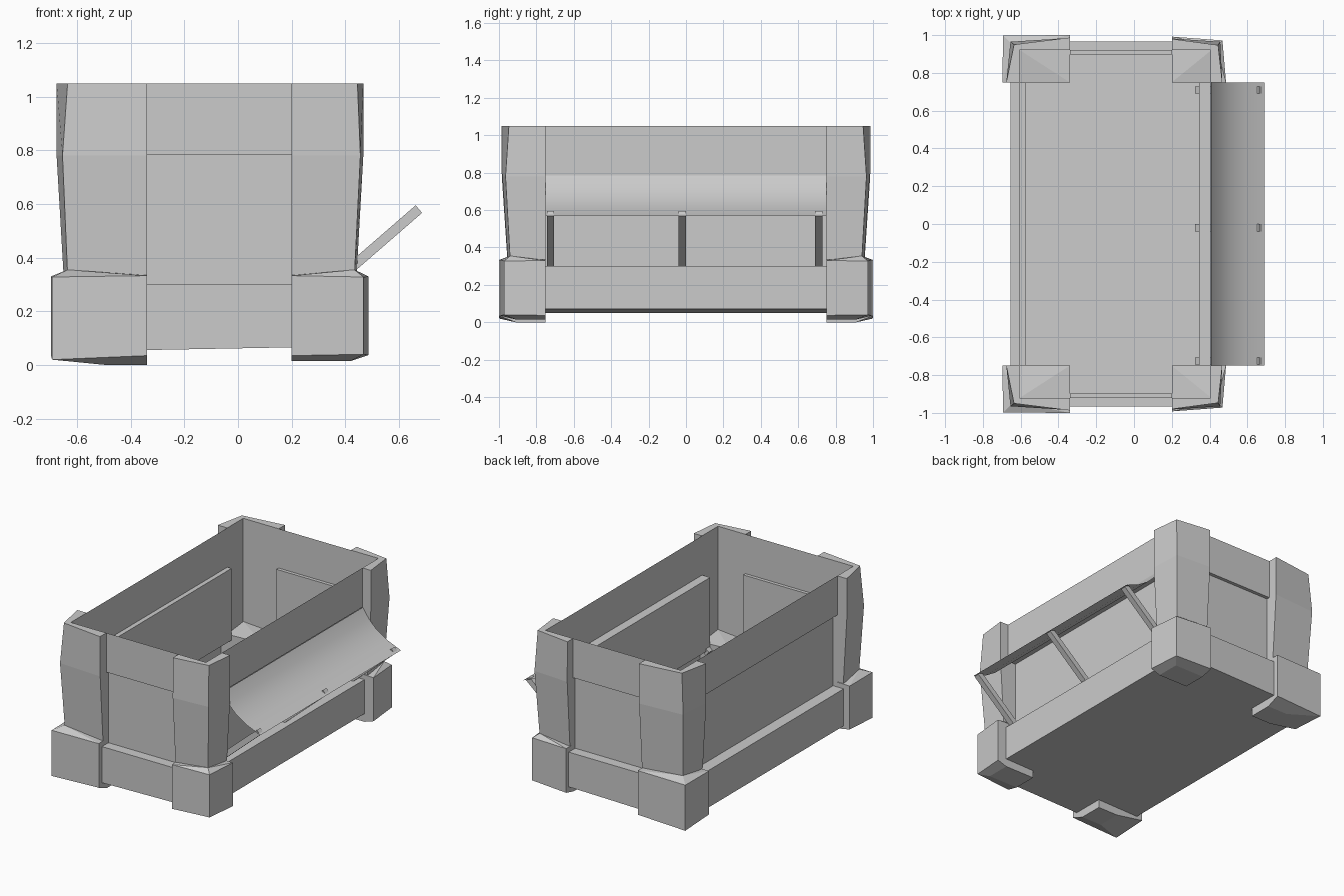
import bpy, bmesh, math
from mathutils import Matrix, Vector

if "Cube" in bpy.data.objects:
    bpy.data.objects.remove(bpy.data.objects["Cube"])


def make(name, verts, faces, mirror=False):
    me = bpy.data.meshes.new(name)
    me.from_pydata(verts, [], faces)
    bm = bmesh.new()
    bm.from_mesh(me)
    bmesh.ops.recalc_face_normals(bm, faces=bm.faces)
    bm.to_mesh(me)
    bm.free()
    ob = bpy.data.objects.new(name, me)
    bpy.context.collection.objects.link(ob)
    if mirror:                      # front/back copy
        m = ob.modifiers.new("Mirror", "MIRROR")
        m.use_axis = (False, True, False)
    return ob


def rect(x0, x1, y, z0, z1=None):
    z1 = z0 if z1 is None else z1   # z0 on the left, z1 on the right
    return [(x0, -y, z0), (x1, -y, z1), (x1, y, z1), (x0, y, z0)]


def ring(a, b):
    return [(a + i, a + (i + 1) % 4, b + (i + 1) % 4, b + i) for i in range(4)]


# Wall planes: base skirt, upper planks, recessed lower panels
BASE = (-0.653, 0.42, 0.966)
WALL = (-0.605, 0.405, 0.92)
PANEL = (-0.574, 0.345, 0.897)
XL, XR, YP = -0.34, 0.20, 0.75      # inner ends of the corner posts
Z_BASE, Z_STEP, Z_TOP = 0.30, 0.785, 1.05

# Base skirt with floor and top ledge
make("base_skirt",
     rect(*BASE, 0.05, 0.07) + rect(*BASE, Z_BASE) + rect(*PANEL, Z_BASE),
     [(0, 1, 2, 3)] + ring(0, 4) + ring(4, 8))


# One wall: thin upper plank, step inward, recessed panel with closed sides
def wall(name, outer0, outer1, inner0, inner1, mirror=False):
    v = [(*outer0, Z_TOP), (*outer1, Z_TOP), (*outer1, Z_STEP), (*outer0, Z_STEP),
         (*inner0, Z_STEP), (*inner1, Z_STEP), (*inner1, Z_BASE), (*inner0, Z_BASE),
         (*outer0, Z_BASE), (*outer1, Z_BASE)]
    make(name, v, [(0, 1, 2, 3), (3, 2, 5, 4), (4, 5, 6, 7),
                   (3, 4, 7, 8), (2, 9, 6, 5)], mirror)


wall("end_wall", (XL, -WALL[2]), (XR, -WALL[2]), (XL, -PANEL[2]), (XR, -PANEL[2]), True)
for name, i in (("left_wall", 0), ("right_wall", 1)):
    wall(name, (WALL[i], -YP), (WALL[i], YP), (PANEL[i], -YP), (PANEL[i], YP))


# Corner posts: L section lofted through three levels
def post(name, xa, xin, levels):
    verts = []
    for z, xc, yc, xb, ya in levels:
        verts += [(xa, -ya, z), (xc, -yc, z), (xb, -YP, z),
                  (xin, -YP, z), (xin, -WALL[2], z), (xa, -WALL[2], z)]
    faces = [tuple(range(6)), tuple(range(12, 18))]
    for k in (0, 6):
        faces += [(k + i, k + (i + 1) % 6, k + 6 + (i + 1) % 6, k + 6 + i) for i in range(6)]
    make(name, verts, faces, True)


post("left_post", XL, WALL[0], [(0.335, -0.635, 0.94, -0.65, 0.955),
                                (0.78, -0.654, 0.965, -0.676, 0.985),
                                (Z_TOP, -0.635, 0.95, -0.676, 0.987)])
post("right_post", XR, WALL[1], [(0.335, 0.434, 0.94, 0.442, 0.953),
                                 (0.78, 0.456, 0.965, 0.467, 0.982),
                                 (Z_TOP, 0.445, 0.947, 0.467, 0.98)])


# Feet: blocks with chamfered bottoms and tops rising to the post corner
def foot(name, xa, ya, corner, xb, zc, flat, peak):
    (xc, yc), (xf, yf, zf) = corner, flat
    v = [(xa, -yf, zf), (xf, -yf, zf), (xf, -YP, zf), (xa, -YP, zf),
         (xa, -ya, 0.035), (xc, -yc, zc), (xb, -YP, 0.037),
         (xa, -ya, 0.333), (xc, -yc, 0.328), (xb, -YP, 0.33), (xa, -YP, 0.34),
         (peak[0], -peak[1], 0.355)]
    make(name, v, [(0, 1, 2, 3), (4, 5, 1, 0), (5, 6, 2, 1),
                   (4, 7, 8, 5), (5, 8, 9, 6), (4, 0, 3, 10, 7), (6, 9, 10, 3, 2),
                   (7, 11, 8), (8, 11, 9), (7, 10, 11), (11, 10, 9)], True)


foot("left_foot", XL, 1.0, (-0.693, 0.998), -0.697, 0.02, (-0.49, 0.91, 0.0), (-0.635, 0.94))
foot("right_foot", XR, 0.992, (0.468, 0.972), 0.487, 0.04, (0.42, 0.91, 0.015), (0.434, 0.94))

# Curved awning sheet over the right side
profile = [(0.408, 0.785), (0.45, 0.722), (0.51, 0.663), (0.59, 0.612), (0.692, 0.57)]
n = len(profile)
awning = make("awning", [(x, y, z) for y in (-YP, YP) for x, z in profile],
              [(i, i + 1, n + i + 1, n + i) for i in range(n - 1)])
for p in awning.data.polygons:
    p.use_smooth = True

# Slanted props carrying the awning
a, b = Vector((0.335, 0, 0.287)), Vector((0.674, 0, 0.581))
for k, y in enumerate((-0.725, -0.02, 0.71)):
    bm = bmesh.new()
    bmesh.ops.create_cube(bm, size=1)
    d = b - a
    bm.transform(Matrix.Translation((a + b) / 2 + Vector((0, y, 0)))
                 @ Matrix.Rotation(-math.atan2(d.z, d.x), 4, 'Y')
                 @ Matrix.Diagonal((d.length, 0.038, 0.037, 1)))
    me = bpy.data.meshes.new("awning_prop")
    bm.to_mesh(me)
    bm.free()
    bpy.context.collection.objects.link(bpy.data.objects.new(f"awning_prop_{k + 1}", me))
